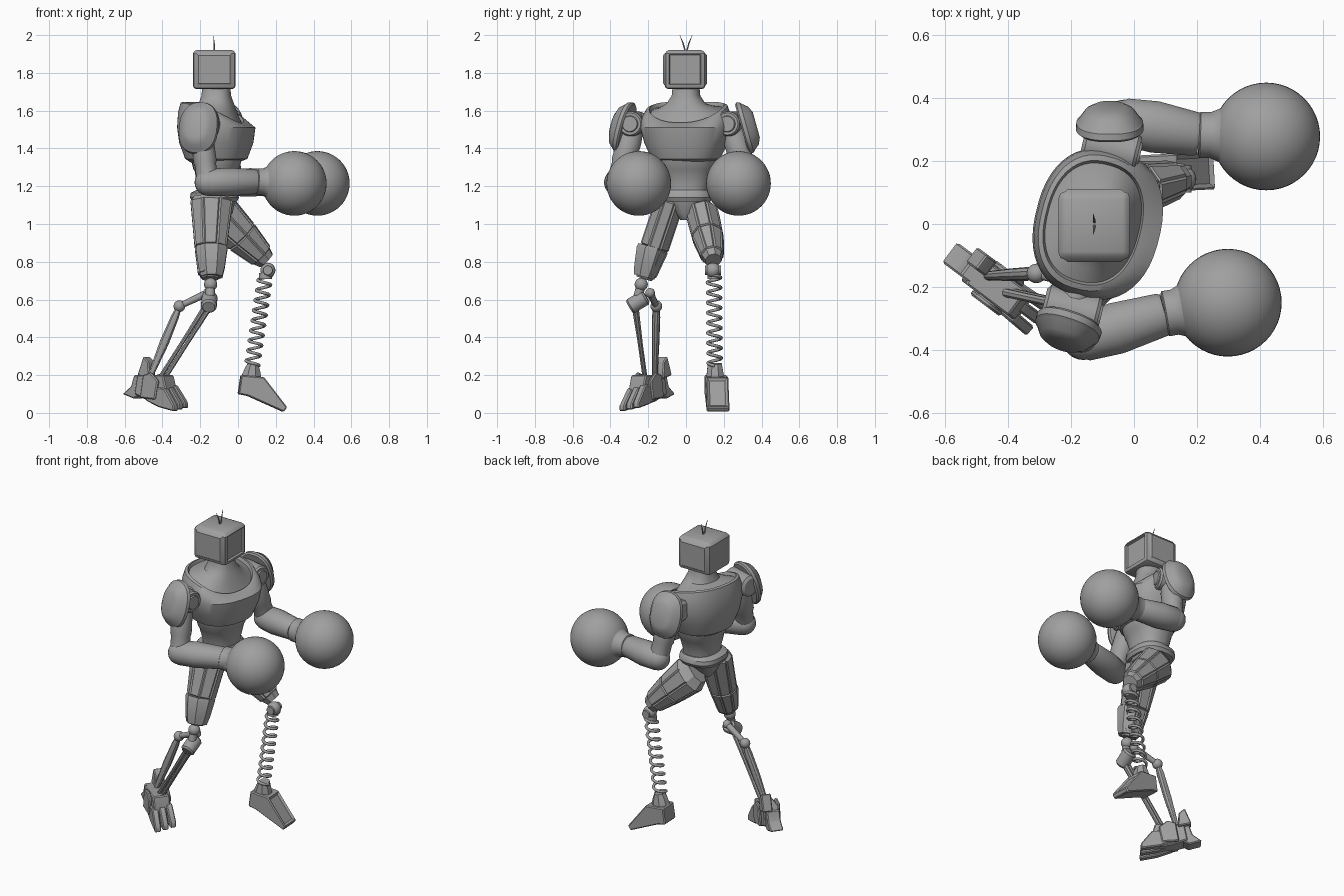
import bpy, bmesh, math
from mathutils import Vector, Matrix

if "Cube" in bpy.data.objects:
    bpy.data.objects.remove(bpy.data.objects["Cube"])

grey = bpy.data.materials.new("plain_grey")
grey.use_nodes = True
grey.diffuse_color = (0.35, 0.35, 0.35, 1)
grey.node_tree.nodes["Principled BSDF"].inputs["Base Color"].default_value = (0.35, 0.35, 0.35, 1)
made = []


def finish(name, bm, matrix=Matrix()):
    bmesh.ops.recalc_face_normals(bm, faces=bm.faces)
    bm.transform(matrix)
    mesh = bpy.data.meshes.new(name)
    bm.to_mesh(mesh)
    bm.free()
    mesh.materials.append(grey)
    ob = bpy.data.objects.new(name, mesh)
    bpy.context.collection.objects.link(ob)
    made.append(ob)
    return ob


def loft(name, rings, matrix=Matrix(), n=32, power=1.0, panel=0):
    """Rings are (x, z, half_x, half_y, tilt); tilt drops the front and lifts the sides."""
    bm = bmesh.new()
    rows = []
    for cx, z, hx, hy, tilt in rings:
        row = []
        for i in range(n):
            a = 2 * math.pi * (i + 0.5) / n
            c, s = math.cos(a), math.sin(a)
            row.append(bm.verts.new((cx + hx * math.copysign(abs(c) ** power, c),
                                     hy * math.copysign(abs(s) ** power, s),
                                     z + tilt * (c - 0.5 * s * s))))
        rows.append(row)
    for lo, hi in zip(rows, rows[1:]):
        for i in range(n):
            j = (i + 1) % n
            bm.faces.new((lo[i], lo[j], hi[j], hi[i]))
    bm.faces.new(rows[0][::-1])
    bm.faces.new(rows[-1])
    if panel:
        bmesh.ops.recalc_face_normals(bm, faces=bm.faces)
        big = [f for f in bm.faces if abs(f.normal.z) < 0.5 and f.calc_area() > 0.005]
        bmesh.ops.inset_individual(bm, faces=big, thickness=panel, depth=panel)
    return finish(name, bm, matrix)


def limb(name, a, b, rings, n=24, hint=(1, 0, 0), **kw):
    """Loft from a to b; rings are (fraction, half_x, half_y)."""
    a, b = Vector(a), Vector(b)
    z = (b - a).normalized()
    x = Vector(hint)
    x = (x - z * x.dot(z)).normalized()
    m = Matrix((x, z.cross(x), z)).transposed().to_4x4()
    m.translation = a
    return loft(name, [(0, t * (b - a).length, rx, ry, 0) for t, rx, ry in rings], m, n, **kw)


def rod(name, a, b, r0, r1=None, n=12, hint=(0.1, 0.2, 1)):
    return limb(name, a, b, [(0, r0, r0), (1, r1 or r0, r1 or r0)], n, hint)


def ball(name, centre, r, seg=24):
    bm = bmesh.new()
    bmesh.ops.create_uvsphere(bm, u_segments=seg, v_segments=seg // 2, radius=r)
    return finish(name, bm, Matrix.Translation(centre))


def prism(name, profile, width, origin, angle=0, inset=False):
    bm = bmesh.new()
    face = bm.faces.new([bm.verts.new((s, -width / 2, z)) for s, z in profile])
    geo = bmesh.ops.extrude_face_region(bm, geom=[face])["geom"]
    bmesh.ops.translate(bm, vec=(0, width, 0), verts=[v for v in geo if isinstance(v, bmesh.types.BMVert)])
    bmesh.ops.recalc_face_normals(bm, faces=bm.faces)
    bmesh.ops.bevel(bm, geom=bm.edges[:], offset=0.006, segments=1, affect='EDGES')
    if inset:
        big = [f for f in bm.faces if f.normal.x > 0.4 and f.normal.z > 0.4 and f.calc_area() > 0.008]
        bmesh.ops.inset_individual(bm, faces=big, thickness=0.018, depth=-0.01)
    return finish(name, bm, Matrix.Translation(origin) @ Matrix.Rotation(angle, 4, 'Z'))


# Head: rounded box with recessed screen and raised side panels
bm = bmesh.new()
bmesh.ops.create_cube(bm, size=1, matrix=Matrix.Diagonal((0.227, 0.216, 0.208, 1)))
bmesh.ops.bevel(bm, geom=bm.edges[:], offset=0.02, segments=2, profile=0.5, affect='EDGES')
sides = [f for f in bm.faces if f.calc_area() > 0.02 and abs(f.normal.z) < 0.1]
screen = [f for f in sides if f.normal.x > 0.9]
panels = [f for f in sides if abs(f.normal.y) > 0.9]
bmesh.ops.inset_individual(bm, faces=screen, thickness=0.006, depth=0)
bmesh.ops.inset_individual(bm, faces=screen, thickness=0.006, depth=-0.012)
bmesh.ops.inset_individual(bm, faces=panels, thickness=0.014, depth=0.008)
for v in bm.verts:
    if v.co.z > 0.09:
        v.co.x *= 0.96
        v.co.y *= 0.94
finish("head", bm, Matrix.Translation((-0.126, -0.005, 1.818)))
for side in (-1, 1):
    mid = (-0.127, side * 0.015, 1.955)
    rod("antenna_base", (-0.125, side * 0.003, 1.91), mid, 0.004, n=6)
    rod("antenna_tip", mid, (-0.13, side * 0.033, 2.0), 0.004, 0.001, n=6)

# Chest with dipping collar ridge flowing into the neck
turn = Matrix.Translation((-0.115, 0, 0)) @ Matrix.Rotation(math.radians(-14), 4, 'Z')
loft("chest_and_neck", [
    (-0.01, 1.325, 0.12, 0.14, 0), (0, 1.345, 0.16, 0.18, 0), (0, 1.43, 0.19, 0.22, 0),
    (0, 1.51, 0.2, 0.24, 0), (-0.008, 1.555, 0.187, 0.235, -0.035), (-0.015, 1.587, 0.167, 0.216, -0.055),
    (-0.015, 1.592, 0.153, 0.198, -0.055), (-0.015, 1.572, 0.147, 0.19, -0.055),
    (-0.012, 1.605, 0.12, 0.145, -0.025), (0, 1.64, 0.09, 0.1, 0),
    (0, 1.68, 0.077, 0.074, 0), (0, 1.73, 0.073, 0.069, 0)], turn, n=48, power=0.85)

# Abdomen, belt and pelvis
core = Matrix.Translation((-0.115, 0, 0))
loft("abdomen", [(0, 1.14, 0.1, 0.115, 0), (0, 1.2, 0.1, 0.12, 0), (0, 1.28, 0.115, 0.145, 0),
                 (0, 1.29, 0.122, 0.152, 0), (0, 1.34, 0.135, 0.165, 0)], core, power=0.85)
loft("belt", [(-0.01, 1.12, 0.12, 0.13, 0), (-0.01, 1.14, 0.13, 0.142, 0),
              (-0.01, 1.165, 0.126, 0.138, 0), (0, 1.18, 0.105, 0.125, 0)], core, power=0.8)
loft("pelvis", [(0, 1.02, 0.06, 0.03, 0), (0, 1.06, 0.09, 0.06, 0), (-0.01, 1.14, 0.115, 0.125, 0)],
     core, n=12, power=0.8)

# Arms: shoulder, pad, upper arm, forearm and round glove
arms = {
    "left": dict(shoulder=(-0.075, 0.24, 1.53), pad=(-0.077, 0.3, 1.505), out=(0, 1, 0.28),
                 elbow=(-0.03, 0.325, 1.22), wrist=(0.21, 0.283, 1.22), glove=(0.42, 0.278, 1.215)),
    "right": dict(shoulder=(-0.2, -0.275, 1.53), pad=(-0.205, -0.315, 1.505), out=(-0.32, -0.95, 0.28),
                  elbow=(-0.16, -0.362, 1.22), wrist=(0.1, -0.285, 1.225), glove=(0.298, -0.25, 1.215)),
}
for side, p in arms.items():
    sh, el, wr = (Vector(p[k]) for k in ("shoulder", "elbow", "wrist"))
    fwd = Vector((0.97, -0.24, 0))
    limb(side + "_shoulder_drum", sh - fwd * 0.09, sh + fwd * 0.09,
         [(0, 0.05, 0.05), (0.06, 0.066, 0.066), (0.94, 0.066, 0.066), (1, 0.058, 0.058),
          (1, 0.044, 0.044), (1.04, 0.04, 0.04)], hint=(0, 0, 1))
    inner = Vector((-0.115, 0, 1.52))
    rod(side + "_shoulder_axle", inner.lerp(sh, 0.5), sh, 0.055)
    pad, out = Vector(p["pad"]), Vector(p["out"]).normalized()
    limb(side + "_shoulder_pad", pad - out * 0.005, pad + out * 0.075,
         [(0, 0.132, 0.098), (0.1, 0.142, 0.108), (0.35, 0.138, 0.106), (0.45, 0.128, 0.098),
          (0.8, 0.105, 0.078), (1, 0.07, 0.05)], n=28, hint=(0, 0, 1), power=0.85)
    limb(side + "_upper_arm", sh, el, [(0, 0.05, 0.055), (0.3, 0.06, 0.066), (0.65, 0.062, 0.064),
                                       (0.7, 0.056, 0.058), (1, 0.06, 0.06)])
    ball(side + "_elbow", el, 0.07)
    limb(side + "_forearm", el, wr, [(-0.15, 0.05, 0.05), (0, 0.072, 0.075), (0.4, 0.076, 0.083),
                                     (0.95, 0.066, 0.07), (1, 0.06, 0.064)], hint=(0, 0, 1))
    limb(side + "_glove_cuff", wr, p["glove"],
         [(-0.02, 0.062, 0.066), (0, 0.07, 0.073), (0.15, 0.071, 0.073), (0.3, 0.085, 0.086),
          (0.48, 0.125, 0.125)], hint=(0, 0, 1), n=32)
    ball(side + "_glove", p["glove"], 0.171, 48)

# Thighs: eight-sided, with raised panels
limb("left_thigh", (-0.11, 0.085, 1.06), (0.15, 0.145, 0.807),
     [(-0.08, 0.09, 0.06), (0.06, 0.112, 0.085), (0.5, 0.092, 0.08), (0.9, 0.064, 0.057),
      (1, 0.05, 0.045)], n=8, panel=0.008)
limb("right_thigh", (-0.14, -0.085, 1.12), (-0.148, -0.222, 0.71),
     [(-0.08, 0.09, 0.06), (0, 0.112, 0.075), (0.6, 0.083, 0.075), (0.95, 0.06, 0.056),
      (1, 0.045, 0.045)], n=8, panel=0.008)
limb("right_knee_guard", (-0.14, -0.18, 0.88), (-0.14, -0.222, 0.72),
     [(0, 0.086, 0.08), (0.1, 0.09, 0.085), (0.7, 0.075, 0.072), (1, 0.062, 0.06)], n=8)

# Left lower leg: knee ball and coil spring
ball("left_knee", (0.158, 0.143, 0.755), 0.04)
rod("left_knee_pin", (0.158, 0.1, 0.755), (0.158, 0.186, 0.755), 0.025)
top, low = Vector((0.145, 0.148, 0.73)), Vector((0.075, 0.152, 0.25))
rod("spring_cap", top + Vector((0, 0, 0.01)), top - Vector((0, 0, 0.02)), 0.035)
curve = bpy.data.curves.new("left_shin_spring", 'CURVE')
curve.dimensions = '3D'
curve.bevel_depth = 0.0085
curve.bevel_resolution = 2
curve.use_fill_caps = True
line = curve.splines.new('POLY')
turns, steps = 9, 24
line.points.add(turns * steps)
for i, pt in enumerate(line.points):
    a = 2 * math.pi * i / steps
    c = top.lerp(low, i / (turns * steps))
    pt.co = (c.x + 0.036 * math.cos(a), c.y + 0.036 * math.sin(a), c.z, 1)
curve.materials.append(grey)
bpy.context.collection.objects.link(bpy.data.objects.new("left_shin_spring", curve))

# Left foot: wedge with recessed instep
prism("left_foot", [(0, 0.1), (0.05, 0.09), (0.24, 0.005), (0.258, 0.03), (0.135, 0.19), (0.015, 0.2)],
      0.12, (0, 0.157, 0), math.radians(3), inset=True)
limb("left_ankle", (0.07, 0.155, 0.18), (0.08, 0.152, 0.26),
     [(0, 0.06, 0.052), (0.6, 0.045, 0.045), (1, 0.03, 0.04)], n=8)

# Right lower leg: joints and linkage rods
ball("right_knee", (-0.145, -0.237, 0.68), 0.035)
rod("right_knee_link", (-0.145, -0.237, 0.68), (-0.15, -0.26, 0.59), 0.025)
limb("right_shin_drum", (-0.155, -0.3, 0.56), (-0.15, -0.21, 0.615),
     [(0, 0.032, 0.032), (0.1, 0.042, 0.042), (0.9, 0.042, 0.042), (1, 0.032, 0.032)])
hinge = (-0.31, -0.157, 0.565)
rod("upper_link", (-0.16, -0.19, 0.635), hinge, 0.02, 0.016)
ball("upper_link_end", (-0.16, -0.19, 0.635), 0.026, 16)
ball("calf_hinge", hinge, 0.031)
limb("calf_rod", hinge, (-0.47, -0.165, 0.18),
     [(0, 0.014, 0.016), (0.15, 0.022, 0.022), (0.5, 0.026, 0.02), (1, 0.014, 0.014)], n=10)
for shift in (-0.014, 0.014):
    limb("shin_rod", (-0.155 + shift, -0.27, 0.57), (-0.41 + shift, -0.215, 0.17),
         [(0, 0.014, 0.02), (0.5, 0.011, 0.014), (1, 0.012, 0.014)], n=8)

# Right foot: mechanical heel, body, fin and toes
yaw = math.atan2(-0.6, 0.8)
base = Vector((-0.425, -0.21, 0))
prism("right_foot", [(-0.12, 0.1), (-0.02, 0.06), (0.08, 0.04), (0.1, 0.1), (0.07, 0.2), (-0.1, 0.2)],
      0.1, base, yaw)
prism("right_heel", [(-0.205, 0.1), (-0.13, 0.075), (-0.08, 0.1), (-0.08, 0.2), (-0.13, 0.2), (-0.15, 0.14)],
      0.08, base, yaw)
prism("right_heel_fin", [(-0.14, 0.2), (-0.1, 0.3), (-0.065, 0.27), (-0.06, 0.18)],
      0.06, base + Vector((0.02, 0.03, 0)), yaw)
across = Vector((0.6, 0.8, 0))
for k in (-1, 0, 1):
    prism("right_toe", [(-0.04, 0.065), (0.05, 0.03), (0.155, 0.008), (0.155, 0.04), (0.09, 0.13), (-0.02, 0.14)],
          0.038, base + across * 0.038 * k + Vector((0, 0, 0.008 * (k + 1))), yaw + 0.06 * k)
    if k:
        prism("right_ankle_plate", [(-0.07, 0.08), (0.03, 0.07), (0.05, 0.17), (0, 0.215), (-0.05, 0.2)],
              0.02, base + across * 0.058 * k, yaw)

# Smooth shading with sharp edges kept
bpy.ops.object.select_all(action='DESELECT')
for ob in made:
    ob.select_set(True)
bpy.context.view_layer.objects.active = made[0]
bpy.ops.object.shade_smooth_by_angle(angle=math.radians(32))
